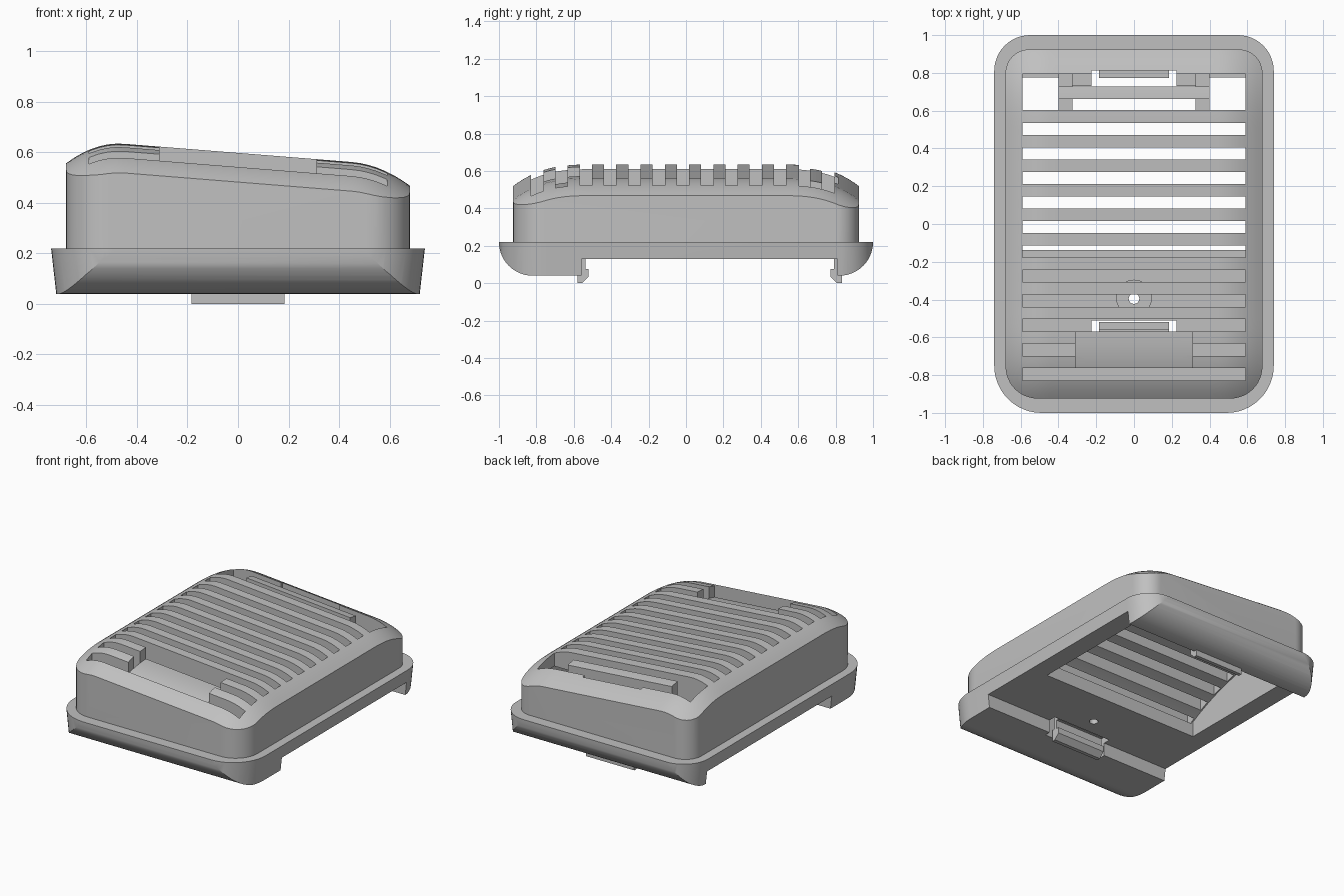
import bpy, bmesh, math

cube = bpy.data.objects.get("Cube")
if cube:
    bpy.data.objects.remove(cube, do_unlink=True)

grey = bpy.data.materials.new("plain grey plastic")
grey.use_nodes = True
GREY = (0.53, 0.53, 0.53, 1)
grey.diffuse_color = GREY
grey.node_tree.nodes["Principled BSDF"].inputs["Base Color"].default_value = GREY


def finish(name, bm):
    bmesh.ops.recalc_face_normals(bm, faces=bm.faces)
    mesh = bpy.data.meshes.new(name)
    bm.to_mesh(mesh)
    bm.free()
    mesh.materials.append(grey)
    obj = bpy.data.objects.new(name, mesh)
    bpy.context.collection.objects.link(obj)
    return obj


def loft(name, lower, upper):
    """Solid between two matching rings of points."""
    bm = bmesh.new()
    a = [bm.verts.new(p) for p in lower]
    b = [bm.verts.new(p) for p in upper]
    bm.faces.new(a)
    bm.faces.new(b)
    for i in range(len(a)):
        j = (i + 1) % len(a)
        bm.faces.new((a[i], a[j], b[j], b[i]))
    return finish(name, bm)


def extrude_x(name, profile, x0, x1):
    return loft(name, [(x0, y, z) for y, z in profile], [(x1, y, z) for y, z in profile])


def boxes(name, bounds):
    """One mesh holding separate boxes (x0, x1, y0, y1, z0, z1)."""
    bm = bmesh.new()
    for x0, x1, y0, y1, z0, z1 in bounds:
        for v in bmesh.ops.create_cube(bm, size=1)["verts"]:
            v.co = (x1 if v.co.x > 0 else x0, y1 if v.co.y > 0 else y0, z1 if v.co.z > 0 else z0)
    return finish(name, bm)


def mirrored(x0, x1, *rest):
    return [(x0, x1, *rest), (-x1, -x0, *rest)]


def rounded_rect(hx, hy, front_r, back_r, z, n=12):
    pts = []
    for q, (sx, sy) in enumerate([(1, 1), (-1, 1), (-1, -1), (1, -1)]):
        r = back_r if sy > 0 else front_r
        for i in range(n + 1):
            a = math.pi / 2 * (q + i / n)
            pts.append((sx * (hx - r) + r * math.cos(a), sy * (hy - r) + r * math.sin(a), z))
    return pts


def cylinder(name, y, r, z0, z1):
    ring = [(r * math.cos(math.tau * i / 32), y + r * math.sin(math.tau * i / 32)) for i in range(32)]
    return loft(name, [(*p, z0) for p in ring], [(*p, z1) for p in ring])


def crown(x, y):
    """Height of the sloping, domed top."""
    ex = max(0, abs(x) - 0.45) / 0.23
    ey = max(0, abs(y) - 0.5) / 0.42
    edge = 0.095 if x < 0 else 0.075
    return 0.598 - 0.08 * x - edge * ex ** 2 - 0.112 * ey ** 2.8


def crown_solid(name, x0, x1, y0, y1, drop, flat_z, nx, ny):
    """Solid between the crown surface, lowered by drop, and a flat plane."""
    bm = bmesh.new()
    bmesh.ops.create_grid(bm, x_segments=nx, y_segments=ny, size=0.5)
    for v in bm.verts:
        v.co.x = x0 + (v.co.x + 0.5) * (x1 - x0)
        v.co.y = y0 + (v.co.y + 0.5) * (y1 - y0)
        v.co.z = crown(v.co.x, v.co.y) - drop
    ext = bmesh.ops.extrude_face_region(bm, geom=bm.faces[:], use_keep_orig=True)
    for g in ext["geom"]:
        if isinstance(g, bmesh.types.BMVert):
            g.co.z = flat_z
    return finish(name, bm)


def cut(targets, tool, operation="DIFFERENCE"):
    tool.hide_render = True
    for obj in targets:
        mod = obj.modifiers.new("cut", "BOOLEAN")
        mod.operation, mod.solver, mod.object = operation, "EXACT", tool
        bpy.context.view_layer.objects.active = obj
        bpy.ops.object.modifier_apply(modifier=mod.name)
    bpy.data.objects.remove(tool, do_unlink=True)


# Lower tray: tapered rounded outline, rounded ends, stepped underside
tray = loft("lower_tray", rounded_rect(0.715, 1, 0.25, 0.19, 0), rounded_rect(0.74, 1, 0.25, 0.19, 0.22))
arc = [(0.82 + 0.18 * math.cos(a), 0.22 - 0.18 * math.sin(a))
       for a in [math.pi / 2 * i / 14 for i in range(15)]]
side = [(-1.05, 0.3)] + [(-y, z) for y, z in arc]
side += [(-0.56, 0.04), (-0.56, 0.13), (0.81, 0.13), (0.81, 0.04)]
side += arc[::-1] + [(1.05, 0.3)]
cut([tray], extrude_x("tray_profile", side, -1, 1), "INTERSECT")

# Upper shell with a domed top
shell = loft("upper_shell", rounded_rect(0.68, 0.924, 0.17, 0.125, 0.22),
             rounded_rect(0.68, 0.924, 0.17, 0.125, 0.8))
cut([shell], crown_solid("crown_form", -0.75, 0.75, -0.97, 0.97, 0, 0.1, 45, 55), "INTERSECT")

# Scooped cavity open to the underside, a little wider than the slots
scoop = [(-0.137, 0.05), (-0.137, 0.235), (-0.08, 0.265), (0.02, 0.31), (0.1, 0.34), (0.18, 0.365),
         (0.35, 0.41), (0.5, 0.43), (0.775, 0.43), (0.775, 0.05)]
cut([tray, shell], extrude_x("cavity", scoop, -0.6, 0.6))

# Row of vent slots; the second one is interrupted by the front block
slots = []
for k in range(11):
    y = -0.795 + 0.1298 * k
    span = (y - 0.0325, y + 0.0325, 0.1, 0.8)
    slots += mirrored(0.31, 0.59, *span) if k == 1 else [(-0.59, 0.59, *span)]
slots.append((-0.59, 0.59, 0.603, 0.795, 0.1, 0.8))
cut([shell], boxes("slots", slots))
cut([shell], crown_solid("front_recess", -0.31, 0.31, -0.78, -0.555, 0.08, 0.8, 8, 8))

# Openings around the clips and the screw hole
cut([tray], boxes("front_clip_opening", [(-0.225, 0.225, -0.6, -0.51, 0, 0.3)]))
cut([tray, shell], boxes("rear_clip_opening", [(-0.225, 0.225, 0.74, 0.812, 0.0, 0.8)]))
boss = cylinder("screw_boss", -0.39, 0.095, 0.2, 0.28)
cut([tray, boss], cylinder("screw_hole", -0.395, 0.028, 0, 0.5))

# Rear bar, its posts and the clip tabs
rear_bar = crown_solid("rear_bar", -0.4, 0.4, 0.662, 0.727, 0.01, 0.4, 10, 4)
posts = boxes("rear_bar_posts", mirrored(0.325, 0.4, 0.59, 0.8, 0.34, 0.43))
tabs = boxes("rear_clip_tabs", mirrored(0.225, 0.4, 0.73, 0.8, 0.13, 0.22))

# Hooked snap clips with a thick root
hook = [(-0.56, 0.25), (-0.56, 0.08), (-0.58, 0.08), (-0.58, 0), (-0.555, 0),
        (-0.52, 0.035), (-0.52, 0.075), (-0.538, 0.075), (-0.538, 0.135), (-0.52, 0.135), (-0.52, 0.25)]
front_clip = extrude_x("front_clip", hook, -0.185, 0.185)
rear_clip = extrude_x("rear_clip", [(0.253 - y, z) for y, z in hook], -0.185, 0.185)

# Smooth shading with sharp edges kept
bpy.ops.object.select_all(action="DESELECT")
for obj in (tray, shell, boss):
    obj.select_set(True)
bpy.context.view_layer.objects.active = shell
bpy.ops.object.shade_smooth_by_angle(angle=math.radians(25))
